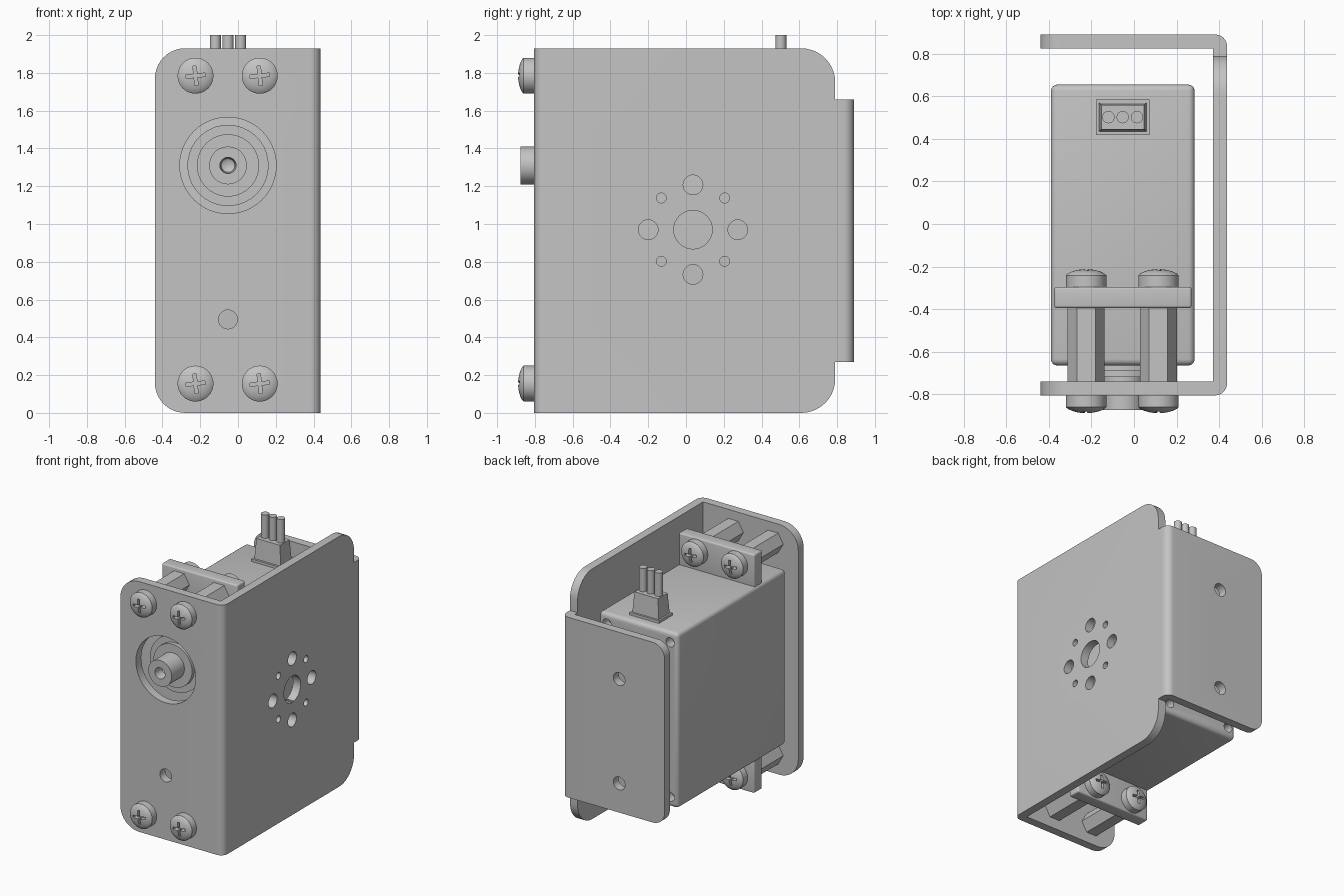
import bpy, bmesh
from math import sin, cos, pi, radians
from mathutils import Matrix, Vector

cube = bpy.data.objects.get("Cube")
if cube:
    bpy.data.objects.remove(cube)

grey = bpy.data.materials.new("plain grey")
grey.use_nodes = True
grey.diffuse_color = (0.55, 0.55, 0.55, 1)
grey.node_tree.nodes["Principled BSDF"].inputs["Base Color"].default_value = grey.diffuse_color

CX, MID = -0.053, 0.97          # motor axis x, motor mid height
SHAFT_Z, HOLE_Z = 1.31, 0.495
SCREWS = [(x, z) for x in (-0.225, 0.115) for z in (0.155, 1.785)]


def finish(name, bm):
    bmesh.ops.remove_doubles(bm, verts=bm.verts, dist=1e-5)
    bmesh.ops.recalc_face_normals(bm, faces=bm.faces)
    me = bpy.data.meshes.new(name)
    bm.to_mesh(me)
    bm.free()
    me.materials.append(grey)
    ob = bpy.data.objects.new(name, me)
    bpy.context.collection.objects.link(ob)
    return ob


def arc(cx, cy, r, a0, a1, n=10):
    return [(cx + r * cos(radians(a0 + (a1 - a0) * i / n)),
             cy + r * sin(radians(a0 + (a1 - a0) * i / n))) for i in range(n + 1)]


def circle(cx, cy, r, n=32):
    return arc(cx, cy, r, 0, 360, n)[:-1]


def place(axis, p, t):
    return {"x": (t, *p), "y": (p[0], t, p[1]), "z": (*p, t)}[axis]


def prism(name, pts, axis, lo, hi):
    """Extrude a flat outline along one axis."""
    bm = bmesh.new()
    f = bm.faces.new([bm.verts.new(place(axis, p, lo)) for p in pts])
    ext = bmesh.ops.extrude_face_region(bm, geom=[f])["geom"]
    step = Vector(place(axis, (0, 0), hi - lo))
    bmesh.ops.translate(bm, vec=step, verts=[v for v in ext if isinstance(v, bmesh.types.BMVert)])
    return finish(name, bm)


def box(name, x0, x1, y0, y1, z0, z1, bevel=0.0):
    bm = bmesh.new()
    bmesh.ops.create_cube(bm, size=1, matrix=Matrix.Translation(
        ((x0 + x1) / 2, (y0 + y1) / 2, (z0 + z1) / 2)) @ Matrix.Diagonal((x1 - x0, y1 - y0, z1 - z0, 1)))
    if bevel:
        bmesh.ops.bevel(bm, geom=bm.edges[:], offset=bevel, segments=4, profile=0.5, affect="EDGES")
    return finish(name, bm)


def lathe(name, profile):
    """Turn (radius, y) points about the y axis."""
    bm = bmesh.new()
    vs = [bm.verts.new((r, y, 0)) for r, y in profile]
    es = [bm.edges.new(pair) for pair in zip(vs, vs[1:])]
    bmesh.ops.spin(bm, geom=vs + es, cent=(0, 0, 0), axis=(0, 1, 0), angle=2 * pi, steps=40)
    return finish(name, bm)


def cut(ob, cutters):
    for c in cutters:
        mod = ob.modifiers.new("cut", "BOOLEAN")
        mod.operation, mod.solver, mod.object = "DIFFERENCE", "EXACT", c
        bpy.context.view_layer.update()
        deps = bpy.context.evaluated_depsgraph_get()
        me = bpy.data.meshes.new_from_object(ob.evaluated_get(deps))
        ob.modifiers.clear()
        ob.data = me
        bpy.data.objects.remove(c)


def smooth(ob):
    bpy.ops.object.select_all(action="DESELECT")
    ob.select_set(True)
    bpy.context.view_layer.objects.active = ob
    bpy.ops.object.shade_smooth_by_angle(angle=radians(35))


# Bent sheet bracket: U outline seen from above
L, R, F, B, T, H, bend = -0.44, 0.437, -0.805, 0.89, 0.065, 1.93, 0.055
u = [(L, F)] + arc(R - bend, F + bend, bend, -90, 0) + arc(R - bend, B - bend, bend, 0, 90)
u += [(L, B), (L, B - T), (R - T, B - T), (R - T, F + T), (L, F + T)]
bracket = prism("bracket", u, "z", 0, H)

cutters = []
for flip in (False, True):
    fz = lambda pts: [(a, H - z) if flip else (a, z) for a, z in pts]
    # Shoulder of the side wall and the shorter back flange
    shoulder = arc(0.61, H - 0.18, 0.18, 90, 0) + [(0.79, 1.66), (1, 1.66), (1, 2.1), (0.61, 2.1)]
    cutters.append(prism("cutter", fz(shoulder), "x", -1, 1))
    # Rounded free corners of the flanges
    for top, r, y0, y1 in ((H, 0.16, -1, -0.5), (1.66, 0.1, 0.6, 1)):
        corner = arc(L + r, top - r, r, 180, 90) + [(L + r, top + 0.1), (L - 0.1, top + 0.1), (L - 0.1, top - r)]
        cutters.append(prism("cutter", fz(corner), "y", y0, y1))
# Front and back flange holes
cutters.append(prism("cutter", circle(CX, SHAFT_Z, 0.255, 48), "y", -1, -0.5))
cutters.append(prism("cutter", circle(CX, HOLE_Z, 0.05), "y", -1, -0.5))
for z in (HOLE_Z, SHAFT_Z - 0.01):
    cutters.append(prism("cutter", circle(CX, z, 0.05), "y", 0.6, 1))
# Side wall hole pattern
cutters.append(prism("cutter", circle(0.037, MID, 0.102), "x", 0.2, 1))
for i in range(8):
    dist, rad = ((0.237, 0.052), (0.237, 0.026))[i % 2]
    a = i * pi / 4
    cutters.append(prism("cutter", circle(0.037 + dist * cos(a), MID + dist * sin(a), rad), "x", 0.2, 1))
cut(bracket, cutters)
smooth(bracket)

# Motor case with case screw holes in the back
case = box("motor_case", -0.39, 0.285, -0.665, 0.655, 0.295, 1.645, 0.03)
cut(case, [prism("cutter", circle(CX + sx * 0.27, MID + sz * 0.595, 0.036, 20), "y", 0.58, 0.8)
           for sx in (-1, 1) for sz in (-1, 1)])
smooth(case)

# Mounting ears
for name, z0, z1 in (("upper_ear", 1.6, 1.89), ("lower_ear", 0.05, 0.34)):
    smooth(box(name, -0.375, 0.27, -0.395, -0.295, z0, z1, 0.012))

# Output boss and hollow shaft
boss = lathe("output_boss", [(0, -0.6), (0.215, -0.6), (0.215, -0.69), (0.165, -0.69), (0.165, -0.72), (0, -0.72)])
shaft = lathe("output_shaft", [(0, -0.65), (0.1, -0.65), (0.1, -0.875), (0.043, -0.875), (0.036, -0.8), (0, -0.78)])
for ob in (boss, shaft):
    ob.location = (CX, 0, SHAFT_Z)
    smooth(ob)

# Domed screw head with a cross recess, shared by all screws
dome = [(0, 0), (0.095, 0), (0.095, -0.055), (0.085, -0.064), (0.066, -0.073), (0.045, -0.079), (0.022, -0.083), (0, -0.084)]
head = lathe("screw", dome)
w, l = 0.009, 0.052
cross = [(w, w), (w, l), (-w, l), (-w, w), (-l, w), (-l, -w), (-w, -w), (-w, -l), (w, -l), (w, -w), (l, -w), (l, w)]
turn = radians(6)
cross = [(x * cos(turn) - z * sin(turn), x * sin(turn) + z * cos(turn)) for x, z in cross]
cut(head, [prism("cutter", cross, "y", -0.2, -0.045)])
smooth(head)
for x, z in SCREWS:
    front = bpy.data.objects.new("front_screw", head.data)
    front.location = (x, F, z)
    rear = bpy.data.objects.new("rear_screw", head.data)
    rear.location = (x, -0.296, z)
    rear.rotation_euler.z = pi
    for ob in (front, rear):
        bpy.context.collection.objects.link(ob)
    # Hexagonal standoff between flange and ear
    prism("standoff", circle(x, z, 0.087, 6), "y", F + T - 0.005, -0.39)
bpy.data.objects.remove(head)

# Cable plug: thin collar, tapered grip, three wires
PY = 0.502
box("plug_collar", CX - 0.125, CX + 0.125, PY - 0.083, PY + 0.083, 1.63, 1.665)
grip = box("plug_grip", CX - 0.112, CX + 0.112, PY - 0.068, PY + 0.068, 1.66, 1.82)
for v in grip.data.vertices:
    if v.co.z > 1.7:
        v.co.x = CX + (v.co.x - CX) * 0.9
        v.co.y = PY + (v.co.y - PY) * 0.85
for i in (-1, 0, 1):
    smooth(prism("wire", circle(CX + i * 0.067, PY, 0.029, 20), "z", 1.8, 2.0))
